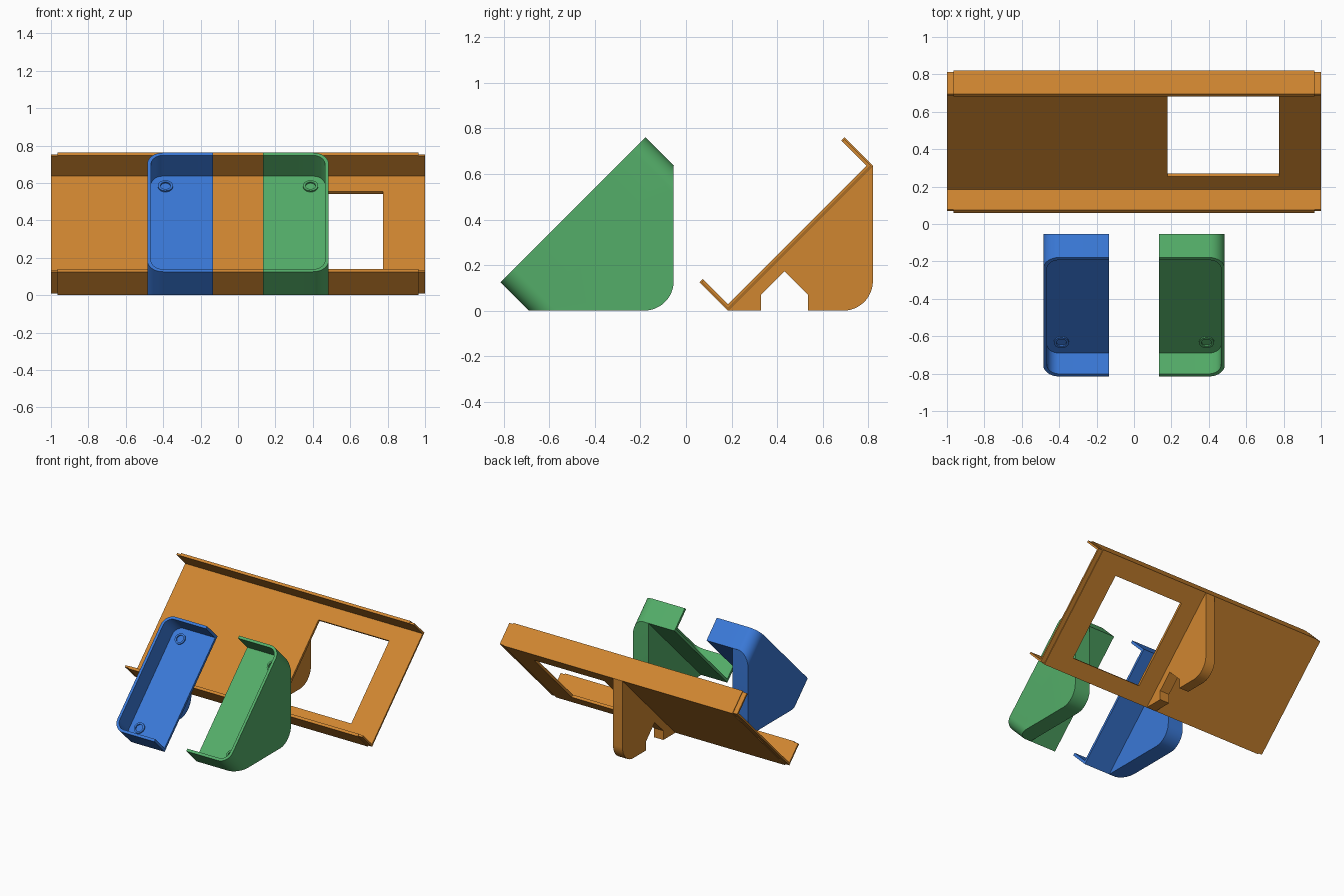
import bpy, bmesh, math
from mathutils import Matrix, Vector

if "Cube" in bpy.data.objects:
    bpy.data.objects.remove(bpy.data.objects["Cube"])

S = math.sqrt(0.5)
LENGTH, DEPTH, WALL = 0.90, 0.177, 0.02   # slope length, rim depth, sheet thickness


def material(name, rgb):
    m = bpy.data.materials.new(name)
    m.diffuse_color = (*rgb, 1)
    m.use_nodes = True
    m.node_tree.nodes["Principled BSDF"].inputs["Base Color"].default_value = m.diffuse_color
    return m


ORANGE = material("orange", (0.63, 0.24, 0.03))
GREEN = material("green", (0.088, 0.42, 0.14))
BLUE = material("blue", (0.042, 0.19, 0.68))


def slope(y0):
    """Local (x, along slope, out of slope) to world, leaning back 45 degrees."""
    return Matrix(((1, 0, 0, 0), (0, S, -S, y0), (0, S, S, 0), (0, 0, 0, 1)))


def prism(name, points, move, mat, frame=Matrix()):
    """Extrude a flat polygon along the vector move."""
    bm = bmesh.new()
    face = bm.faces.new([bm.verts.new(p) for p in points])
    new = bmesh.ops.extrude_face_region(bm, geom=[face])["geom"]
    bmesh.ops.translate(bm, vec=Vector(move),
                        verts=[g for g in new if isinstance(g, bmesh.types.BMVert)])
    return finish(name, bm, mat, frame)


def finish(name, bm, mat, frame):
    bm.transform(frame)
    bmesh.ops.recalc_face_normals(bm, faces=bm.faces)
    me = bpy.data.meshes.new(name)
    bm.to_mesh(me)
    bm.free()
    ob = bpy.data.objects.new(name, me)
    bpy.context.collection.objects.link(ob)
    me.materials.append(mat)
    return ob


def boolean(ob, cutter, op):
    mod = ob.modifiers.new("cut", "BOOLEAN")
    mod.operation, mod.object, mod.solver = op, cutter, "EXACT"
    bpy.context.view_layer.objects.active = ob
    bpy.ops.object.select_all(action="DESELECT")
    ob.select_set(True)
    bpy.ops.object.modifier_apply(modifier=mod.name)
    bpy.data.objects.remove(cutter)


def smooth(ob):
    bpy.ops.object.select_all(action="DESELECT")
    ob.select_set(True)
    bpy.context.view_layer.objects.active = ob
    bpy.ops.object.shade_smooth_by_angle(angle=math.radians(30))


def arc(cx, cy, r, a0, a1, n=12):
    return [(cx + r * math.cos(math.radians(a0 + (a1 - a0) * i / n)),
             cy + r * math.sin(math.radians(a0 + (a1 - a0) * i / n))) for i in range(n + 1)]


# ---- long channel: sheet with a rim along both long edges ----
def channel(name, x0, x1, inset):
    e, t, d, L = inset, WALL, DEPTH, LENGTH
    pts = [(e, e), (L - e, e), (L - e, d - e), (L - t, d - e),
           (L - t, t), (t, t), (t, d - e), (e, d - e)]
    return prism(name, [(x0, u, v) for u, v in pts], (x1 - x0, 0, 0), ORANGE, slope(0.185))


body = channel("channel", -0.965, 0.965, 0)
window = prism("window_cutter", [(0.18, 0.119, -0.1), (0.775, 0.119, -0.1),
                                 (0.775, 0.764, -0.1), (0.18, 0.764, -0.1)],
               (0, 0, 0.2), ORANGE, slope(0.185))
boolean(body, window, "DIFFERENCE")
channel("channel_left_lip", -1.0, -0.965, 0.006)
channel("channel_right_lip", 0.965, 1.0, 0.006)

# ---- notched foot behind the channel ----
foot = [(0.185, 0), (0.33, 0), (0.33, 0.07), (0.433, 0.173), (0.536, 0.07), (0.536, 0)]
foot += arc(0.691, 0.13, 0.13, -90, 0) + [(0.821, 0.636)]
smooth(prism("channel_foot", [(-0.04, y, z) for y, z in foot], (0.08, 0, 0), ORANGE))


# ---- end holders: mirrored half trays on a wedge ----
def outline(inner_x, off):
    """Half-tray outline, open end at inner_x, rounded outer corners."""
    r, xo = 0.085, 0.485
    return ([(inner_x, off)] + arc(xo - r, r, r - off, -90, 0)
            + arc(xo - r, LENGTH - r, r - off, 0, 90) + [(inner_x, LENGTH - off)])


def holder(side, label, mat):
    frame = slope(-0.69)

    def place(points, v):
        return [(side * x, u, v) for x, u in points]

    outer, inner = outline(0.135, 0), outline(0.135, WALL)
    smooth(prism(label + "_tray_floor", place(outer, 0), (0, 0, WALL), mat, frame))
    smooth(prism(label + "_tray_rim", place(outer + inner[::-1], WALL),
                 (0, 0, DEPTH - WALL), mat, frame))

    # wedge: tray outline carried down, trimmed to the side profile
    wedge = prism(label + "_wedge", place(outline(0.355, 0), 0), (0, 0, -0.6), mat, frame)
    prof = [(-0.69, 0)] + arc(-0.184, 0.13, 0.13, -90, 0) + [(-0.054, 0.636), (-0.254, 0.836),
                                                             (-0.89, 0.2)]
    trim = prism("trim", [(-1, y, z) for y, z in prof], (2, 0, 0), mat)
    boolean(wedge, trim, "INTERSECT")
    smooth(wedge)

    # raised rings around the fixing points
    for i, u in enumerate((0.106, 0.80)):
        bm = bmesh.new()
        loops = []
        for r, v in ((0.040, WALL), (0.040, WALL + 0.009), (0.027, WALL + 0.009), (0.027, WALL)):
            loops.append([bm.verts.new((side * 0.388 + x, u + y, v))
                          for x, y in arc(0, 0, r, 0, 360, 24)[:-1]])
        for a, b in zip(loops, loops[1:] + loops[:1]):
            for k in range(24):
                j = (k + 1) % 24
                bm.faces.new((a[k], a[j], b[j], b[k]))
        smooth(finish(f"{label}_ring_{i + 1}", bm, mat, frame))


holder(1, "right", GREEN)
holder(-1, "left", BLUE)
